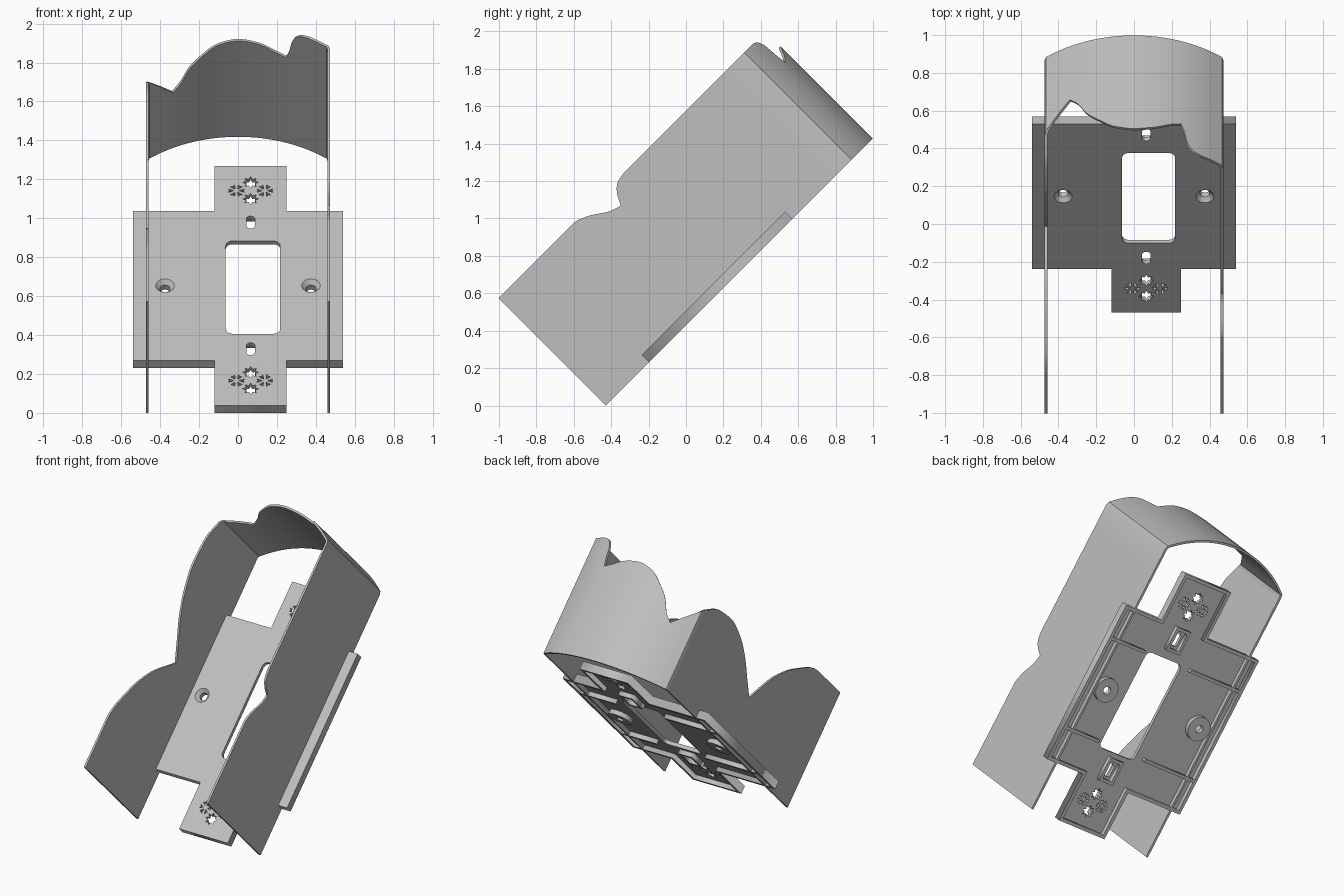
import bpy, bmesh
from math import sin, cos, pi, sqrt
from mathutils import Matrix

if "Cube" in bpy.data.objects:
    bpy.data.objects.remove(bpy.data.objects["Cube"])

grey = bpy.data.materials.new("light_grey")
grey.use_nodes = True
grey.diffuse_color = (0.52, 0.52, 0.52, 1)
grey.node_tree.nodes["Principled BSDF"].inputs["Base Color"].default_value = grey.diffuse_color

# Everything is modelled lying flat (x, length, height), then leaned back 45 degrees
LEAN = Matrix.Translation((0, -0.43, 0)) @ Matrix.Rotation(pi / 4, 4, "X")
TOP, SKIN = 0.055, 0.03
MID = 0.87
TAB_X = 0.065


def activate(ob):
    bpy.ops.object.select_all(action="DESELECT")
    ob.select_set(True)
    bpy.context.view_layer.objects.active = ob


def finish(ob, smooth=False):
    activate(ob)
    ob.data.transform(LEAN)
    ob.data.materials.clear()
    ob.data.materials.append(grey)
    if smooth:
        bpy.ops.object.shade_smooth_by_angle(angle=pi / 6)


def slab(name, loops, low, high):
    """Flat plate from closed outlines; inner outlines become holes."""
    cu = bpy.data.curves.new(name, "CURVE")
    cu.dimensions, cu.fill_mode = "2D", "BOTH"
    cu.extrude = (high - low) / 2
    for loop in loops:
        sp = cu.splines.new("POLY")
        sp.points.add(len(loop) - 1)
        for p, (x, y) in zip(sp.points, loop):
            p.co = (x, y, 0, 1)
        sp.use_cyclic_u = True
    ob = bpy.data.objects.new(name, cu)
    bpy.context.collection.objects.link(ob)
    activate(ob)
    bpy.ops.object.convert(target="MESH")
    ob = bpy.context.object
    ob.data.transform(Matrix.Translation((0, 0, (low + high) / 2)))
    finish(ob)
    return ob


def rounded(cx, cy, w, h, r, steps=6):
    pts = []
    for k, (sx, sy) in enumerate(((1, 1), (-1, 1), (-1, -1), (1, -1))):
        for i in range(steps + 1):
            a = (k + i / steps) * pi / 2
            pts.append((cx + sx * (w / 2 - r) + r * cos(a), cy + sy * (h / 2 - r) + r * sin(a)))
    return pts


def box(cx, cy, w, h):
    return [(cx + sx * w / 2, cy + sy * h / 2) for sx, sy in ((1, 1), (-1, 1), (-1, -1), (1, -1))]


def circle(cx, cy, r, n=32):
    return [(cx + r * cos(2 * pi * i / n), cy + r * sin(2 * pi * i / n)) for i in range(n)]


def star(cx, cy, outer, inner, n=8):
    return [(cx + (inner if i % 2 else outer) * sin(pi * i / n),
             cy + (inner if i % 2 else outer) * cos(pi * i / n)) for i in range(2 * n)]


def petals(cx, cy, n=6):
    out = []
    for k in range(n):
        a = 2 * pi * k / n
        shape = ((0.012, 0), (0.042, 0.013), (0.036, 0), (0.042, -0.013))
        out.append([(cx + r * cos(a) - t * sin(a), cy + r * sin(a) + t * cos(a)) for r, t in shape])
    return out


def cross(inset):
    """Outline of the wide plate with its two tabs."""
    w, h, t, H = 0.54 - inset, 0.543 - inset, 0.185 - inset, 0.87 - inset
    half = [(TAB_X + t, -H), (TAB_X + t, -h), (w, -h), (w, h), (TAB_X + t, h), (TAB_X + t, H)]
    other = [(2 * TAB_X - x if abs(y) > h or x < w else -x, y) for x, y in reversed(half)]
    return [(x, y + MID) for x, y in half + other]


# Plate skin with window, slots, screw holes and pierced ornaments
holes = [rounded(0.077, 0.857, 0.28, 0.675, 0.035)]
for s in (-1, 1):
    holes.append(rounded(TAB_X, MID + s * 0.46, 0.045, 0.09, 0.022))
    holes.append(circle(s * 0.375, MID, 0.048))
    cy = MID + s * 0.69
    for k in (-1, 1):
        holes.append(star(TAB_X, cy + k * 0.06, 0.042, 0.024))
        holes += petals(TAB_X + k * 0.073, cy)
slab("plate_skin", [cross(0)] + holes, SKIN, TOP)

# Underside rim, slot frames and cross ribs
slab("plate_rim", [cross(0), cross(0.022)], 0, SKIN)
for s, end in ((-1, "lower"), (1, "upper")):
    y = MID + s * 0.46
    slab(end + "_slot_frame", [box(TAB_X, y, 0.11, 0.16), box(TAB_X, y, 0.07, 0.12)], 0, SKIN)
    for x0, x1, side in ((0.25, 0.53, "left"), (-0.53, -0.12, "right")):
        slab(f"{end}_{side}_rib", [box((x0 + x1) / 2, MID + s * 0.315, x1 - x0, 0.02)], 0, SKIN)


# Countersunk screw bosses
def screw_boss(name, cx):
    bm = bmesh.new()
    prof = [(0.048, TOP), (0.026, 0.033), (0.026, 0), (0.08, 0), (0.08, SKIN), (0.048, SKIN)]
    vs = [bm.verts.new((r, 0, z)) for r, z in prof]
    es = [bm.edges.new((vs[i], vs[(i + 1) % len(vs)])) for i in range(len(vs))]
    bmesh.ops.spin(bm, geom=vs + es, cent=(0, 0, 0), axis=(0, 0, 1), angle=2 * pi, steps=32)
    bmesh.ops.remove_doubles(bm, verts=bm.verts, dist=1e-4)
    bmesh.ops.recalc_face_normals(bm, faces=bm.faces)
    bmesh.ops.translate(bm, verts=bm.verts, vec=(cx, MID, 0))
    me = bpy.data.meshes.new(name)
    bm.to_mesh(me)
    bm.free()
    ob = bpy.data.objects.new(name, me)
    bpy.context.collection.objects.link(ob)
    finish(ob, True)


screw_boss("left_screw_boss", 0.375)
screw_boss("right_screw_boss", -0.375)


# Wrap-around guard with a wavy upper edge
def wave(keys, steps=6):
    """Smooth edge through the keys, keeping low points as sharp notches."""
    d = [(b[1] - a[1]) / (b[0] - a[0]) for a, b in zip(keys, keys[1:])]

    def slope(i, after):
        if i == 0 or i == len(d):
            return d[min(i, len(d) - 1)]
        p, q = d[i - 1], d[i]
        if p * q > 0:
            return 2 * p * q / (p + q)
        return (q if after else p) if p < 0 < q else 0

    out = []
    for i, ((a, ha), (b, hb)) in enumerate(zip(keys, keys[1:])):
        w, m0, m1 = b - a, slope(i, True), slope(i + 1, False)
        for k in range(steps):
            t = k / steps
            out.append((a + w * t, ha * (2*t**3 - 3*t**2 + 1) + hb * (3*t**2 - 2*t**3)
                        + w * (m0 * (t**3 - 2*t**2 + t) + m1 * (t**3 - t**2))))
    return out + [keys[-1]]


FULL, W, R = 0.81, 0.473, 0.745
left = [(0, FULL), (0.57, FULL), (0.645, 0.785), (0.757, 0.716), (0.813, 0.698),
        (0.849, 0.764), (0.894, 0.8), (0.955, FULL), (1.835, FULL)]
back = [(-0.445, 0.525), (-0.4, 0.471), (-0.34, 0.4), (-0.3, 0.447), (-0.25, 0.54), (-0.2, 0.595),
        (-0.1, 0.674), (0, 0.697), (0.1, 0.681), (0.2, 0.637), (0.25, 0.618), (0.27, 0.68),
        (0.28, 0.735), (0.3, 0.78), (0.33, 0.803), (0.37, FULL), (0.445, FULL)]
right = [(0, FULL), (0.346, FULL), (0.588, 0.712), (0.766, 0.579), (0.942, 0.351), (1.06, 0.438),
         (1.2, 0.54), (1.34, 0.609), (1.51, 0.65), (1.68, 0.638), (1.835, 0.57)]

path = [(W, u, h) for u, h in wave(left)] + [(0.466, 1.858, FULL)]
path += [(x, 2.02 - R + sqrt(R * R - x * x), h) for x, h in reversed(wave(back))]
path += [(-0.466, 1.858, 0.55)] + [(-W, u, h) for u, h in reversed(wave(right))]

bm = bmesh.new()
cols = [(bm.verts.new((x, u, 0)), bm.verts.new((x, u, h))) for x, u, h in path]
for (a, b), (c, e) in zip(cols, cols[1:]):
    bm.faces.new((a, c, e, b))
me = bpy.data.meshes.new("guard")
bm.to_mesh(me)
bm.free()
guard = bpy.data.objects.new("guard", me)
bpy.context.collection.objects.link(guard)
activate(guard)
mod = guard.modifiers.new("thickness", "SOLIDIFY")
mod.thickness, mod.offset = 0.014, -1
bpy.ops.object.modifier_apply(modifier=mod.name)
finish(guard, True)
